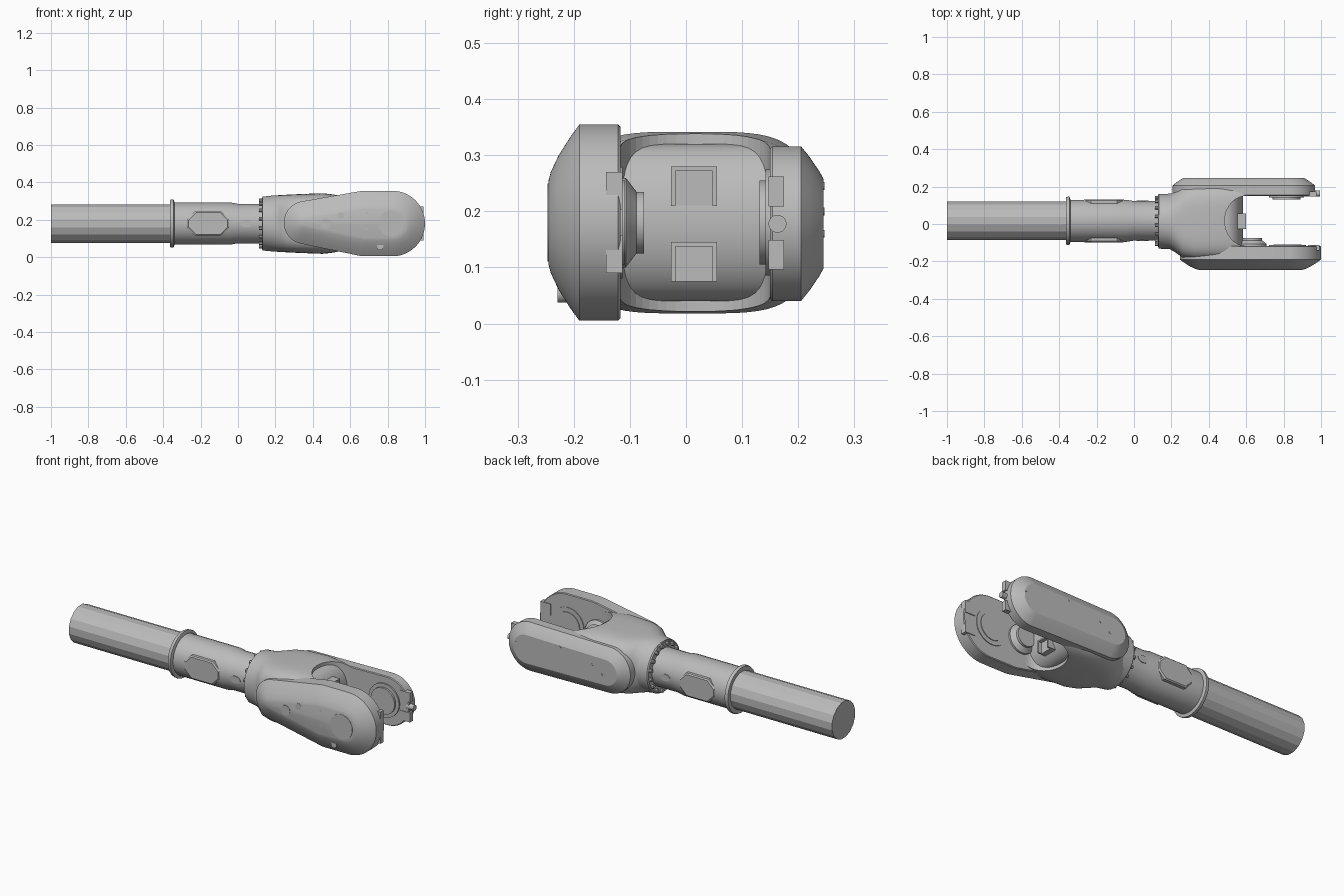
import bpy, bmesh
from math import sin, cos, pi, radians, copysign, hypot
from mathutils import Vector

if "Cube" in bpy.data.objects:
    bpy.data.objects.remove(bpy.data.objects["Cube"], do_unlink=True)

CY, CZ = 0.017, 0.18          # main axis of the arm

grey = bpy.data.materials.new("plain grey")
grey.use_nodes = True
grey.diffuse_color = (0.5, 0.5, 0.5, 1)
grey.node_tree.nodes["Principled BSDF"].inputs["Base Color"].default_value = (0.5, 0.5, 0.5, 1)


def loft(name, rings, angle=30):
    """Skin a list of equal-length point rings and cap both ends."""
    bm = bmesh.new()
    loops = [[bm.verts.new(p) for p in ring] for ring in rings]
    n = len(loops[0])
    for a, b in zip(loops, loops[1:]):
        for i in range(n):
            j = (i + 1) % n
            bm.faces.new((a[i], a[j], b[j], b[i]))
    bm.faces.new(loops[0][::-1])
    bm.faces.new(loops[-1])
    bmesh.ops.recalc_face_normals(bm, faces=bm.faces)
    mesh = bpy.data.meshes.new(name)
    bm.to_mesh(mesh)
    bm.free()
    obj = bpy.data.objects.new(name, mesh)
    bpy.context.collection.objects.link(obj)
    mesh.materials.append(grey)
    smooth(obj, angle)
    return obj


def smooth(obj, angle):
    if angle:
        bpy.ops.object.select_all(action="DESELECT")
        obj.select_set(True)
        bpy.context.view_layer.objects.active = obj
        bpy.ops.object.shade_smooth_by_angle(angle=radians(angle))


def angles(n):
    return [2 * pi * (i + 0.5) / n for i in range(n)]


def lathe_x(name, profile, cy=CY, cz=CZ, sides=32, angle=30):
    return loft(name, [[(x, cy + r * cos(t), cz + r * sin(t)) for t in angles(sides)]
                       for x, r in profile], angle)


def lathe_y(name, profile, cx, cz=CZ, sides=32, sx=1):
    return loft(name, [[(cx + sx * r * cos(t), y, cz + r * sin(t)) for t in angles(sides)]
                       for y, r in profile])


def box(name, x, y, z):
    corners = ((0, 0), (1, 0), (1, 1), (0, 1))
    return loft(name, [[(xx, y[i], z[j]) for i, j in corners] for xx in x], 0)


def hull_ring(circles, inset, y, n=96):
    """Rounded outline around circles, traced by its support directions."""
    ring = []
    for t in angles(n):
        cx, cz, r = max(circles, key=lambda c: c[0] * cos(t) + c[1] * sin(t) + c[2])
        r -= inset
        ring.append((cx + r * cos(t), y, cz + r * sin(t)))
    return ring


# Tube, flange, sleeve and collar
lathe_x("long_tube", [(-1, 0.105), (-0.34, 0.105)], sides=16, angle=0)
lathe_x("tube_flange", [(-0.363, 0.127), (-0.355, 0.13), (-0.345, 0.13), (-0.34, 0.115)])
lathe_x("sleeve", [(-0.345, 0.113), (-0.04, 0.113), (0.0, 0.106), (0.14, 0.106)])
lathe_x("collar", [(0.127, 0.138), (0.133, 0.144), (0.2, 0.146)])
for i, t in enumerate(angles(16)):
    lathe_x(f"collar_bolt_{i + 1}", [(0.113, 0.01), (0.13, 0.01)],
            CY + 0.127 * cos(t), CZ + 0.127 * sin(t), 8)

# Flat access pads and small ports on both sides of the sleeve
for side, s in (("front", -1), ("back", 1)):
    rings = []
    for d, k in ((0.085, 0.0), (0.109, 0.0), (0.115, 0.006)):
        a, b, c = 0.11 - k, 0.065 - k, 0.04
        pts = [(-a, -b + c), (-a + c, -b), (a - c, -b), (a, -b + c),
               (a, b - c), (a - c, b), (-a + c, b), (-a, b - c)]
        rings.append([(-0.16 + u, CY + s * d, CZ + v) for u, v in pts])
    loft(f"{side}_sleeve_pad", rings, 0)
    lathe_y(f"{side}_sleeve_port", [(CY + s * 0.09, 0.02), (CY + s * 0.108, 0.02)], 0.045, sx=1.6)

# Yoke body: rounded-square sections along x
sections = [(0.13, 0.143, 0.144, 2), (0.19, 0.145, 0.15, 2.2), (0.225, 0.165, 0.152, 2.8),
            (0.26, 0.192, 0.154, 3.4), (0.32, 0.203, 0.157, 4), (0.45, 0.205, 0.162, 4),
            (0.55, 0.2, 0.152, 4), (0.64, 0.185, 0.135, 4)]


def rounded(v, n):
    return copysign(abs(v) ** (2 / n), v)


body = loft("yoke_body", [[(x, 0.011 + hy * rounded(cos(t), n), CZ + hz * rounded(sin(t), n))
                           for t in angles(64)] for x, hy, hz, n in sections])

# Slot between the fork arms
slot = [(1.2, -0.117), (1.2, 0.15)]
slot += [(0.6 - 0.115 * sin(pi * i / 24), 0.0165 + 0.1335 * cos(pi * i / 24)) for i in range(25)]
cutter = loft("slot_cutter", [[(x, y, z) for x, y in slot] for z in (-0.1, 0.5)], 0)
cutter.hide_render = True
cutter.hide_set(True)
cut = body.modifiers.new("slot", "BOOLEAN")
cut.operation, cut.object, cut.solver = "DIFFERENCE", cutter, "EXACT"

# Bulging web at the root of the slot, with two lugs
lathe_y("slot_web", [(-0.14, 0.14), (0.17, 0.14)], 0.49, sides=48, sx=0.66)
for name, z in (("lower", 0.075), ("upper", 0.21)):
    box(f"{name}_lug", (0.5, 0.58), (-0.027, 0.055), (z, z + 0.07))
    for k, y in enumerate((-0.027, 0.047)):
        box(f"{name}_lug_cheek_{k + 1}", (0.5, 0.6), (y, y + 0.008), (z, z + 0.07))
    box(f"{name}_lug_lip", (0.5, 0.6), (-0.027, 0.055), (z + 0.062, z + 0.07))

# Fork arms with domed outer faces
front = [(0.36, 0.185, 0.115), (0.68, 0.18, 0.175), (0.825, 0.18, 0.175)]
back = [(0.335, 0.178, 0.13), (0.83, 0.178, 0.138)]
loft("front_arm", [hull_ring(front, k, y) for k, y in
                   ((0.004, -0.117), (0, -0.121), (0, -0.19), (0.022, -0.206),
                    (0.055, -0.227), (0.085, -0.241), (0.1, -0.245))], 25)
loft("back_arm", [hull_ring(back, k, y) for k, y in
                  ((0.004, 0.15), (0, 0.154), (0, 0.205), (0.02, 0.221),
                   (0.045, 0.238), (0.058, 0.245))], 25)

# Bearing discs and bosses on the inner faces
lathe_y("front_inner_ring", [(-0.13, 0.1), (-0.113, 0.1)], 0.82)
lathe_y("front_inner_disc", [(-0.13, 0.075), (-0.109, 0.075)], 0.82)
lathe_y("front_inner_boss", [(-0.12, 0.08), (-0.107, 0.08), (-0.088, 0.055), (-0.075, 0.055)], 0.63)
lathe_y("back_inner_ring", [(0.16, 0.095), (0.142, 0.095)], 0.815)
lathe_y("back_inner_disc", [(0.16, 0.075), (0.131, 0.075)], 0.815)

# Clips and screw at the fork tips
for name, z, h in (("lower", 0.09, 0.067), ("upper", 0.203, 0.067)):
    box(f"front_tip_{name}_clip", (0.93, 0.993), (-0.143, -0.113), (z, z + h))
    box(f"back_tip_{name}_clip", (0.91, 0.975), (0.147, 0.175), (z + 0.006, z + h - 0.008))
lathe_x("back_tip_screw", [(0.95, 0.016), (0.995, 0.016)], 0.163, 0.178, 16)

# Covers and screws on the outer faces: x, z, radius, outer y, inner y
fittings = {
    "front_pivot_cover": (0.82, 0.18, 0.07, -0.247, -0.24),
    "front_small_cover": (0.47, 0.18, 0.028, -0.247, -0.24),
    "front_upper_screw": (0.55, 0.222, 0.018, -0.246, -0.23),
    "front_lower_screw": (0.76, 0.055, 0.018, -0.229, -0.205),
    "front_pin_a": (0.69, 0.235, 0.006, -0.247, -0.23),
    "front_pin_b": (0.69, 0.15, 0.006, -0.247, -0.24),
    "back_pin_a": (0.9, 0.2, 0.007, 0.247, 0.24),
    "back_pin_b": (0.62, 0.245, 0.007, 0.247, 0.23),
    "back_pin_c": (0.42, 0.2, 0.007, 0.247, 0.24),
    "back_pin_d": (0.36, 0.16, 0.007, 0.247, 0.24),
}
for name, (x, z, r, outer, inner) in fittings.items():
    lathe_y(name, [(inner, r), (outer, r)], x, z, 24)
